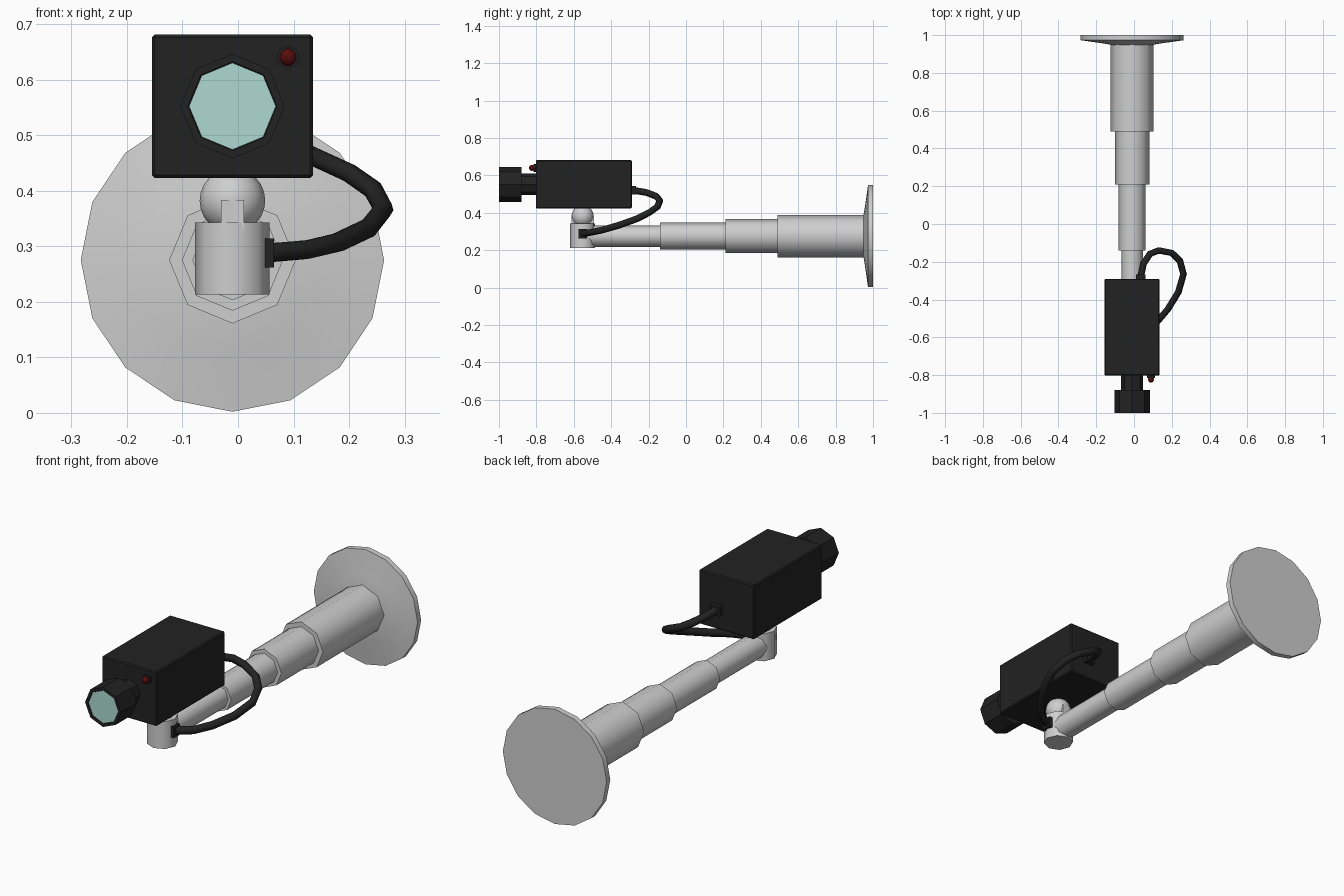
import bpy, bmesh, math
from mathutils import Vector

if "Cube" in bpy.data.objects:
    bpy.data.objects.remove(bpy.data.objects["Cube"], do_unlink=True)


def material(name, rgb):
    m = bpy.data.materials.new(name)
    m.use_nodes = True
    m.diffuse_color = (*rgb, 1)
    m.node_tree.nodes["Principled BSDF"].inputs["Base Color"].default_value = (*rgb, 1)
    return m


GREY = material("light grey metal", (0.62, 0.62, 0.62))
BLACK = material("black plastic", (0.016, 0.016, 0.016))
GLASS = material("pale teal glass", (0.42, 0.70, 0.64))
RED = material("dark red lamp", (0.09, 0.004, 0.004))


def finish(name, bm, mats, smooth=None):
    bmesh.ops.recalc_face_normals(bm, faces=bm.faces)
    me = bpy.data.meshes.new(name)
    bm.to_mesh(me)
    bm.free()
    for m in mats:
        me.materials.append(m)
    ob = bpy.data.objects.new(name, me)
    bpy.context.collection.objects.link(ob)
    if smooth:
        bpy.ops.object.select_all(action='DESELECT')
        ob.select_set(True)
        bpy.context.view_layer.objects.active = ob
        bpy.ops.object.shade_smooth_by_angle(angle=math.radians(smooth))
    return ob


def lathe(name, origin, profile, sides, mats, axis='Y', smooth=None):
    """Rings of (distance along axis, radius), capped at both ends."""
    bm = bmesh.new()
    rings = []
    for d, r in profile:
        ring = []
        for i in range(sides):
            a = 2 * math.pi * i / sides
            u, v = r * math.cos(a), r * math.sin(a)
            off = (u, d, v) if axis == 'Y' else (u, v, d)
            ring.append(bm.verts.new(Vector(origin) + Vector(off)))
        rings.append(ring)
    for p, q in zip(rings, rings[1:]):
        for i in range(sides):
            j = (i + 1) % sides
            bm.faces.new((p[i], p[j], q[j], q[i]))
    bm.faces.new(rings[0])
    bm.faces.new(rings[-1])
    return finish(name, bm, mats, smooth)


def box(name, lo, hi, mat, bevel=0):
    bm = bmesh.new()
    bmesh.ops.create_cube(bm, size=1)
    for v in bm.verts:
        v.co = [(l + h) / 2 + c * (h - l) for l, h, c in zip(lo, hi, v.co)]
    if bevel:
        bmesh.ops.bevel(bm, geom=bm.edges[:], offset=bevel, segments=1, affect='EDGES')
    return finish(name, bm, [mat])


def ball(name, centre, radius, u, v, mat):
    bm = bmesh.new()
    bmesh.ops.create_uvsphere(bm, u_segments=u, v_segments=v, radius=radius)
    bmesh.ops.translate(bm, verts=bm.verts, vec=centre)
    return finish(name, bm, [mat], 60)


CX, ARM_Z, JOINT_Y = -0.01, 0.275, -0.553

# Wall plate: flat rim and a shallow cone towards the arm
lathe("wall_plate", (CX, 0, ARM_Z),
      [(1.0, 0.273), (0.973, 0.273), (0.957, 0.16), (0.947, 0.10)], 16, [GREY], smooth=30)

# Telescopic arm
for i, (y0, y1, r) in enumerate([(0.49, 0.96, 0.114), (0.21, 0.50, 0.091),
                                 (-0.14, 0.22, 0.072), (JOINT_Y, -0.13, 0.057)]):
    lathe(f"arm_section_{i + 1}", (CX, 0, ARM_Z), [(y0, r), (y1, r)], 8, [GREY], smooth=50)

# Swivel joint under the camera
lathe("swivel_base", (CX, JOINT_Y, 0), [(0.213, 0.067), (0.343, 0.067)], 8, [GREY], 'Z', 50)
box("swivel_clamp", (CX - 0.021, JOINT_Y - 0.06, 0.33), (CX + 0.021, JOINT_Y + 0.06, 0.383), GREY)
ball("swivel_ball", (CX, JOINT_Y, 0.382), 0.059, 16, 12, GREY)

# Camera body
box("camera_body", (-0.155, -0.803, 0.423), (0.135, -0.29, 0.681), BLACK, 0.005)

# Lens with an eight-sided hood and glass front
lathe("lens_neck", (CX, 0, 0.552), [(-0.89, 0.058), (-0.79, 0.058)], 8, [BLACK])
hood = lathe("lens_hood", (CX, 0, 0.552),
             [(-0.997, 0.078), (-1.0, 0.080), (-1.0, 0.094), (-0.88, 0.094)], 8, [BLACK, GLASS])
for p in hood.data.polygons:
    if p.normal.y < -0.9 and len(p.vertices) == 8:
        p.material_index = 1

# Recording lamp
lathe("lamp_ring", (0.09, 0, 0.64), [(-0.815, 0.021), (-0.80, 0.021)], 8, [BLACK])
ball("recording_lamp", (0.09, -0.824, 0.64), 0.016, 10, 8, RED)

# Cable and its two plugs
box("swivel_plug", (0.045, -0.574, 0.262), (0.065, -0.528, 0.314), BLACK)
box("camera_plug", (0.01, -0.30, 0.498), (0.06, -0.268, 0.542), BLACK)
path = [(0.035, -0.28, 0.52), (0.05, -0.21, 0.508), (0.085, -0.158, 0.488),
        (0.13, -0.14, 0.464), (0.2, -0.153, 0.432), (0.243, -0.195, 0.402),
        (0.262, -0.265, 0.367), (0.235, -0.36, 0.333), (0.18, -0.45, 0.307),
        (0.125, -0.515, 0.294), (0.055, -0.551, 0.288)]
pts = [Vector(p) for p in path]
bm = bmesh.new()
rings, side = [], Vector((0, 0, 1))
for i, p in enumerate(pts):
    t = (pts[min(i + 1, len(pts) - 1)] - pts[max(i - 1, 0)]).normalized()
    side = (side - t * side.dot(t)).normalized()
    other = t.cross(side)
    rings.append([bm.verts.new(p + 0.018 * (side * math.cos(k * math.pi / 4)
                                            + other * math.sin(k * math.pi / 4)))
                  for k in range(8)])
for a, b in zip(rings, rings[1:]):
    for k in range(8):
        bm.faces.new((a[k], a[(k + 1) % 8], b[(k + 1) % 8], b[k]))
bm.faces.new(rings[0])
bm.faces.new(rings[-1])
finish("cable", bm, [BLACK], 50)
